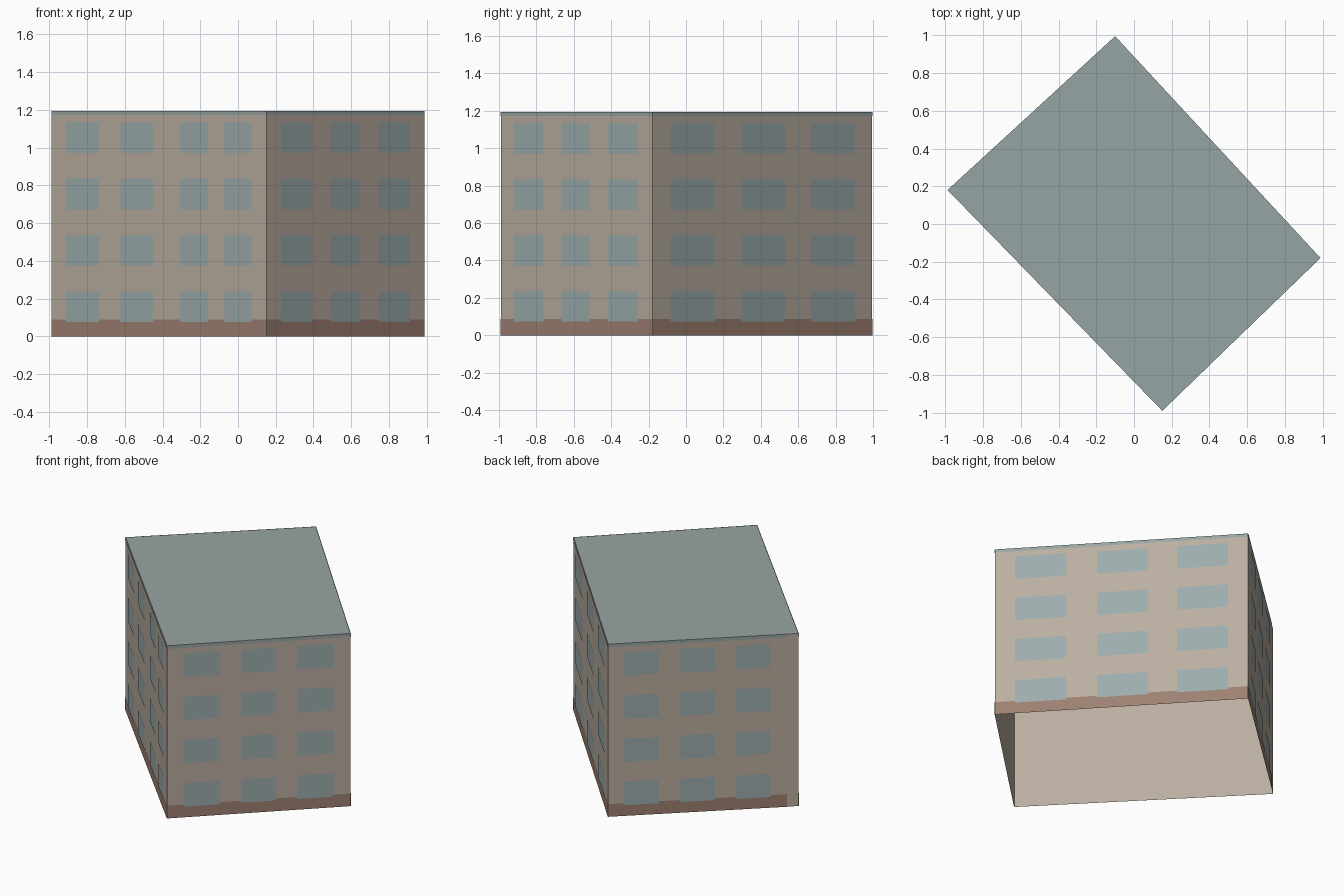
import bpy
import bmesh
from mathutils import Vector

cube = bpy.data.objects.get("Cube")
if cube:
    bpy.data.objects.remove(cube, do_unlink=True)


def material(name, rgb):
    # sRGB 0-255 converted to linear
    lin = [((c / 255 + 0.055) / 1.055) ** 2.4 for c in rgb] + [1.0]
    m = bpy.data.materials.new(name)
    m.use_nodes = True
    m.diffuse_color = lin
    m.node_tree.nodes["Principled BSDF"].inputs["Base Color"].default_value = lin
    return m


BEIGE = material("beige_plaster", (186, 174, 160))
GLASS = material("blue_grey_glass", (157, 172, 173))
BROWN = material("brown_plinth", (158, 128, 114))
SLATE = material("grey_green_roof", (150, 165, 163))

HEIGHT = 1.195
# Footprint corners, counter-clockwise: left, front, right, back
CORNERS = [Vector(p) for p in ((-0.988, 0.18), (0.15, -0.99), (0.988, -0.18), (-0.10, 0.995))]
ROWS = [0.075 + 0.299 * i for i in range(4)]
WINDOW_HEIGHT = 0.162

# Per wall: window spans as fractions of the wall length, and where its bands end
WALLS = {
    "front_right": ([(0.07, 0.223), (0.32, 0.474), (0.60, 0.732), (0.807, 0.934)], 1.0),
    "front_left": ([(0.09, 0.286), (0.405, 0.59), (0.708, 0.905)], 1.0),
    "back_left": ([(0.08, 0.28), (0.403, 0.602), (0.72, 0.92)], 1.0),
    "back_right": ([(0.084, 0.267), (0.377, 0.56), (0.67, 0.853)], 0.94),
}


def build(name, quads, mat):
    bm = bmesh.new()
    for quad in quads:
        bm.faces.new([bm.verts.new(p) for p in quad])
    bmesh.ops.remove_doubles(bm, verts=bm.verts, dist=0.0001)
    mesh = bpy.data.meshes.new(name)
    bm.to_mesh(mesh)
    bm.free()
    mesh.materials.append(mat)
    obj = bpy.data.objects.new(name, mesh)
    bpy.context.collection.objects.link(obj)


def panel(a, b, u0, u1, z0, z1, lift=0.0):
    """Upright rectangle on the wall from a to b, lifted off its outer side."""
    d = b - a
    out = Vector((d.y, -d.x)).normalized() * lift
    p, q = a + d * u0 + out, a + d * u1 + out
    return [(*p, z0), (*q, z0), (*q, z1), (*p, z1)]


# Wall shell, open underneath, and flat roof
edges = [(CORNERS[i], CORNERS[(i + 1) % 4]) for i in range(4)]
build("walls", [panel(a, b, 0, 1, 0, HEIGHT) for a, b in edges], BEIGE)
build("roof", [[(*c, HEIGHT) for c in CORNERS]], SLATE)

# Plinth, roof edging and windows on every wall
for (name, (spans, end)), (a, b) in zip(WALLS.items(), edges):
    build(name + "_plinth", [panel(a, b, 0, end, 0, 0.088, 0.002)], BROWN)
    build(name + "_roof_edging", [panel(a, b, 0, end, HEIGHT - 0.022, HEIGHT, 0.002)], SLATE)
    build(name + "_windows",
          [panel(a, b, u0, u1, z, z + WINDOW_HEIGHT, 0.004)
           for z in ROWS for u0, u1 in spans], GLASS)
